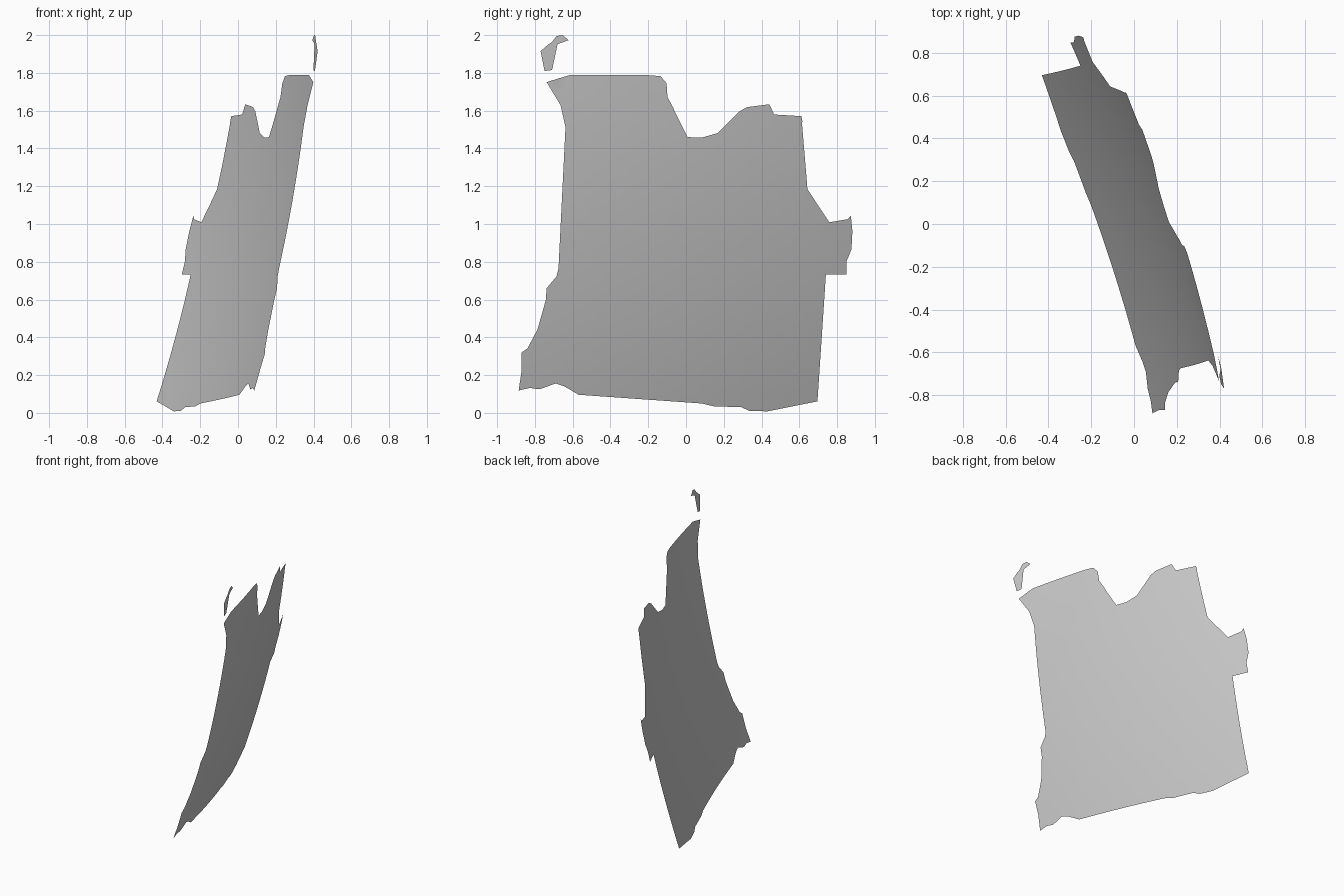
import bpy, bmesh, math

# The sheet is a patch of a large sphere, shifted to the origin
RADIUS = 8.573
CX, CY, CZ = 7.934, 2.54, 2.655


def sphere_x(y, z):
    return math.sqrt(RADIUS**2 - (y + CY)**2 - (z - CZ)**2) - CX


def curved_patch(name, outline, step):
    """Fill a (y, z) outline, slice it into a grid and wrap it on the sphere."""
    bm = bmesh.new()
    bm.faces.new([bm.verts.new((0, y, z)) for y, z in outline])
    bmesh.ops.triangulate(bm, faces=bm.faces[:])
    for axis, start in ((1, -1.0), (2, 0.0)):
        for i in range(1, round(2 / step)):
            co, no = [0, 0, 0], [0, 0, 0]
            co[axis], no[axis] = start + i * step + 0.0013, 1
            bmesh.ops.bisect_plane(bm, geom=bm.verts[:] + bm.edges[:] + bm.faces[:],
                                   plane_co=co, plane_no=no, dist=1e-5)
    for v in bm.verts:
        v.co.x = sphere_x(v.co.y, v.co.z)
    bm.normal_update()
    for f in bm.faces:
        f.smooth = True
        if f.normal.x < 0:
            f.normal_flip()
    mesh = bpy.data.meshes.new(name)
    bm.to_mesh(mesh)
    bm.free()
    obj = bpy.data.objects.new(name, mesh)
    bpy.context.collection.objects.link(obj)
    return obj


# Main land sheet: top edge, right edge, bottom edge, left edge
main_outline = [
    (-.738, 1.751), (-.67, 1.772), (-.617, 1.788), (-.204, 1.788), (-.135, 1.783),
    (-.103, 1.745), (-.098, 1.672), (-.066, 1.613), (-.05, 1.566), (.008, 1.46),
    (.082, 1.457), (.167, 1.481), (.257, 1.47), (.272, 1.523), (.283, 1.597),
    (.325, 1.619), (.442, 1.634), (.442, 1.581), (.611, 1.571), (.616, 1.544),
    (.601, 1.412), (.611, 1.343), (.599, 1.237), (.643, 1.184), (.653, 1.094),
    (.632, 1.046), (.638, .999), (.685, 1.02), (.759, 1.009), (.854, 1.025),
    (.873, 1.043), (.881, .962), (.876, .866), (.844, .787), (.849, .733),
    (.579, .733), (.537, .283), (.553, .209), (.696, .061),
    (.431, .008), (.335, .011), (.293, .03), (.146, .035), (.082, .05), (.04, .096),
    (-.569, .096), (-.643, .14), (-.69, .156), (-.775, .125), (-.828, .132),
    (-.886, .118), (-.87, .225), (-.87, .32), (-.839, .342), (-.786, .442),
    (-.741, .602), (-.738, .66), (-.685, .723), (-.675, .765), (-.601, .808),
    (-.558, .872), (-.543, .967), (-.532, 1.03), (-.553, 1.089), (-.579, 1.136),
    (-.611, 1.226), (-.643, 1.327), (-.59, 1.37), (-.588, 1.417), (-.638, 1.513),
    (-.664, 1.629),
]
# Small detached piece at the top
island_outline = [
    (-.653, 2.0), (-.622, 1.973), (-.68, 1.952), (-.717, 1.905), (-.706, 1.873),
    (-.709, 1.815), (-.749, 1.81), (-.738, 1.852), (-.77, 1.915), (-.733, 1.947),
    (-.711, 1.963), (-.685, 1.995),
]

curved_patch("main_land_sheet", main_outline, 0.1)
curved_patch("detached_land_sheet", island_outline, 0.1)
